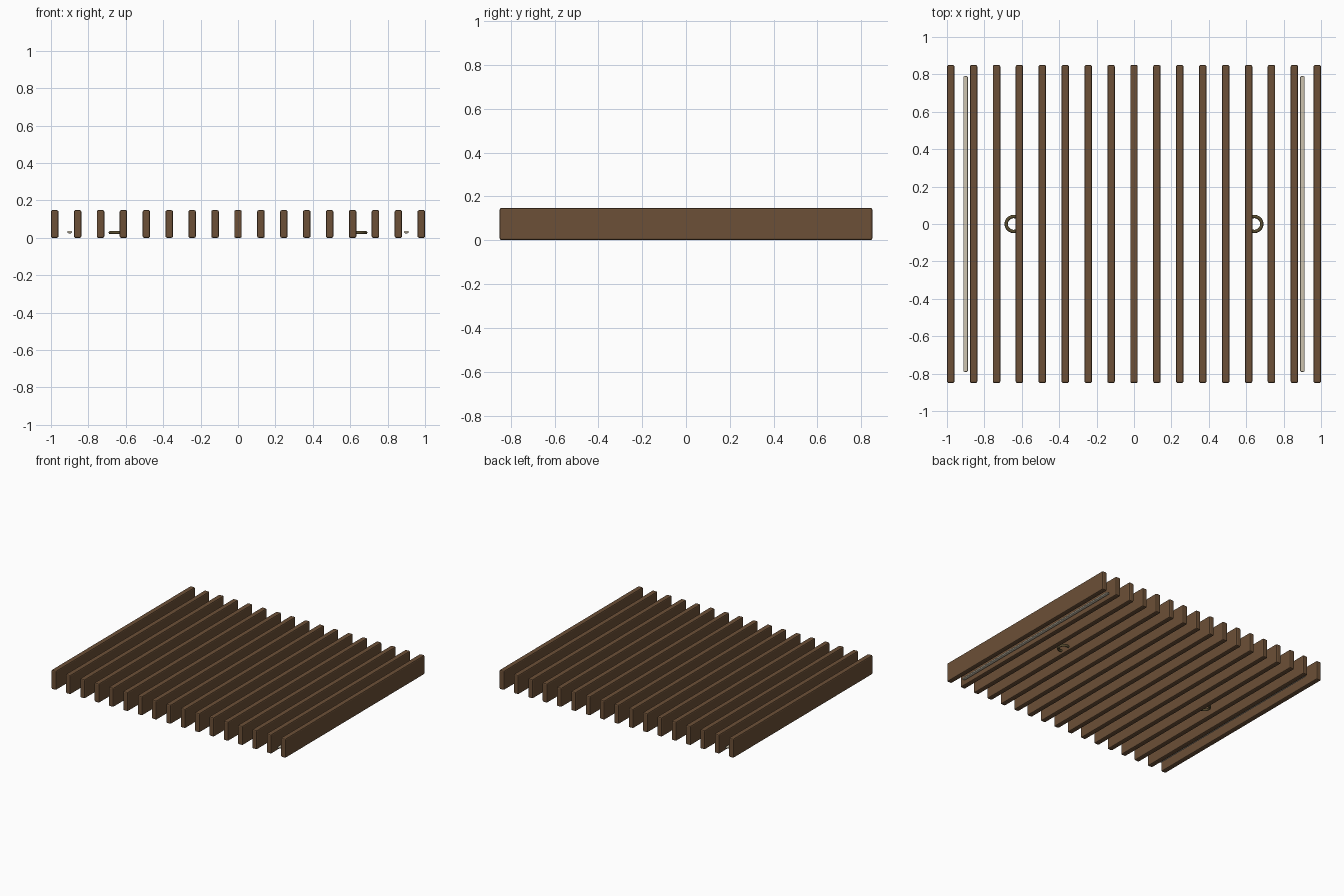
import bpy, math

if "Cube" in bpy.data.objects:
    bpy.data.objects.remove(bpy.data.objects["Cube"])


def material(name, rgb):
    m = bpy.data.materials.new(name)
    m.diffuse_color = (*rgb, 1)
    m.use_nodes = True
    m.node_tree.nodes["Principled BSDF"].inputs["Base Color"].default_value = m.diffuse_color
    return m


wood = material("brown_wood", (0.15, 0.08, 0.038))
cream = material("pale_strip", (0.62, 0.56, 0.44))
bronze = material("dark_bronze", (0.10, 0.075, 0.03))


def box(name, loc, size, mat, bevel, segments=2):
    bpy.ops.mesh.primitive_cube_add(size=1, location=loc)
    ob = bpy.context.object
    ob.name = name
    ob.scale = size
    bpy.ops.object.transform_apply(location=False, rotation=False, scale=True)
    ob.data.materials.append(mat)
    b = ob.modifiers.new("edge_bevel", 'BEVEL')
    b.width = bevel
    b.segments = segments
    return ob


# Row of upright slats
for i in range(17):
    box(f"slat_{i + 1}", ((i - 8) * 0.1225, 0, 0.074), (0.04, 1.7, 0.148), wood, 0.008)

for side, s in (("left", -1), ("right", 1)):
    # Thin pale strip between the two outermost slats
    box(f"{side}_strip", (s * 0.9, 0, 0.031), (0.024, 1.58, 0.013), cream, 0.005)
    # Small ring half sunk in a slat
    bpy.ops.mesh.primitive_torus_add(location=(s * 0.643, 0, 0.028), major_radius=0.04,
                                     minor_radius=0.009, major_segments=32, minor_segments=10)
    ring = bpy.context.object
    ring.name = f"{side}_ring"
    ring.data.materials.append(bronze)
    bpy.ops.object.shade_smooth_by_angle(angle=math.radians(50))
